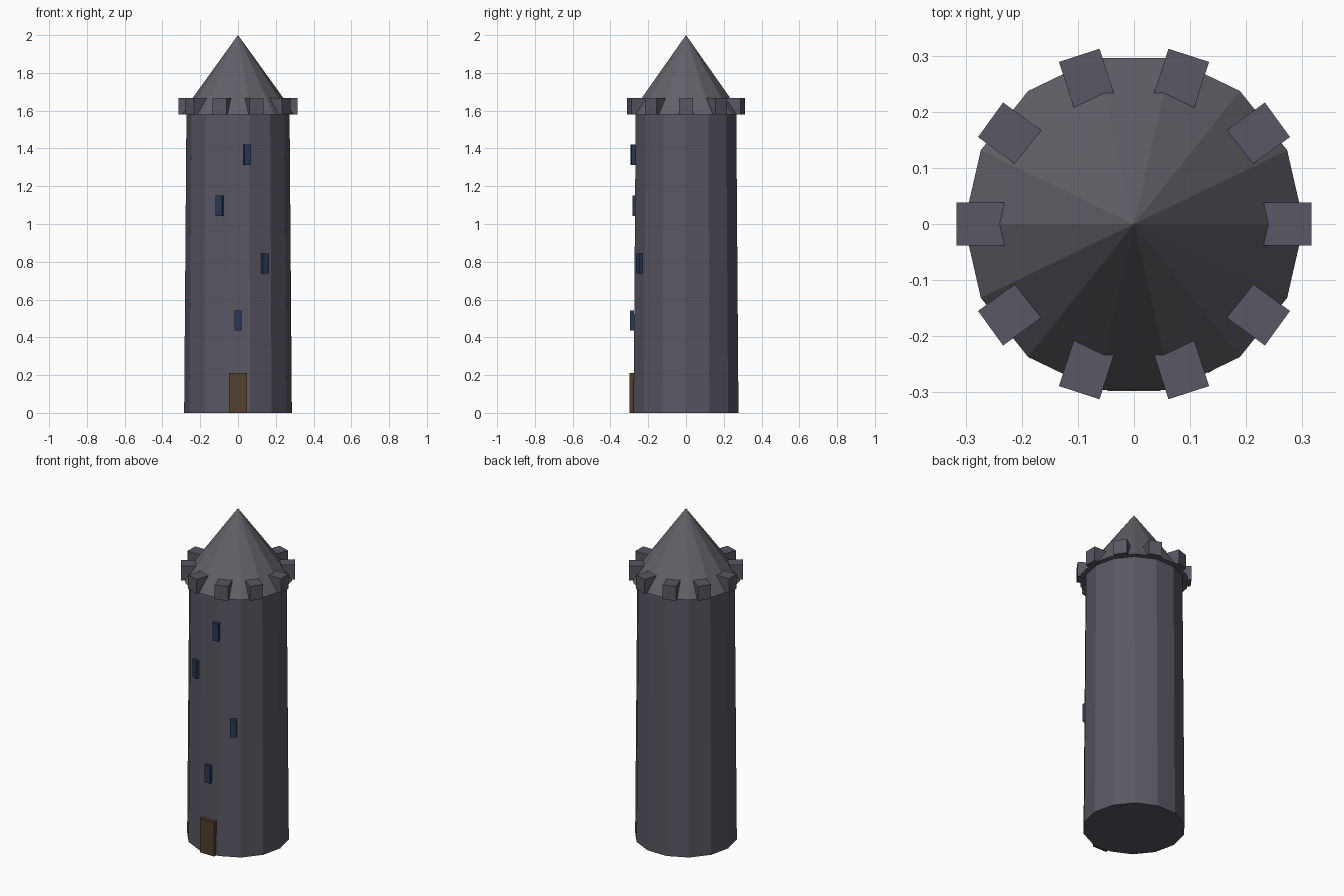
import bpy, bmesh
from math import radians, sin, cos, pi
from mathutils import Matrix

if "Cube" in bpy.data.objects:
    bpy.data.objects.remove(bpy.data.objects["Cube"])

SIDES = 14


def material(name, rgb):
    m = bpy.data.materials.new(name)
    m.diffuse_color = (*rgb, 1)
    m.use_nodes = True
    m.node_tree.nodes["Principled BSDF"].inputs["Base Color"].default_value = m.diffuse_color
    return m


STONE = material("stone", (0.10, 0.095, 0.125))
SLATE = material("slate", (0.12, 0.12, 0.14))
WOOD = material("wood", (0.085, 0.05, 0.028))
GLASS = material("glass", (0.022, 0.04, 0.09))


def finish(name, bm, mat):
    bmesh.ops.recalc_face_normals(bm, faces=bm.faces)
    me = bpy.data.meshes.new(name)
    bm.to_mesh(me)
    bm.free()
    me.materials.append(mat)
    ob = bpy.data.objects.new(name, me)
    bpy.context.collection.objects.link(ob)
    return ob


def frustum(name, r0, r1, z0, z1, mat):
    """Faceted cone or cylinder with a corner on the x axis."""
    bm = bmesh.new()

    def ring(r, z):
        return [bm.verts.new((r * cos(2 * pi * i / SIDES), r * sin(2 * pi * i / SIDES), z))
                for i in range(SIDES)]
    low = ring(r0, z0)
    bm.faces.new(low[::-1])
    if r1:
        high = ring(r1, z1)
        bm.faces.new(high)
    else:
        apex = bm.verts.new((0, 0, z1))
    for i in range(SIDES):
        j = (i + 1) % SIDES
        bm.faces.new((low[i], low[j], high[j], high[i]) if r1 else (low[i], low[j], apex))
    return finish(name, bm, mat)


def radial_box(name, angle, radius, z, depth, width, height, mat):
    """Box facing outward at an angle around the tower axis."""
    bm = bmesh.new()
    mtx = (Matrix.Rotation(radians(angle), 4, 'Z')
           @ Matrix.Translation((radius, 0, z))
           @ Matrix.Diagonal((depth, width, height, 1)))
    bmesh.ops.create_cube(bm, size=1, matrix=mtx)
    return finish(name, bm, mat)


# Tapered body and overhanging roof
frustum("tower_body", 0.285, 0.273, 0, 1.58, STONE)
frustum("roof", 0.303, 0, 1.58, 2.0, SLATE)

# Battlement blocks
for i in range(10):
    radial_box(f"battlement_{i + 1}", i * 36, 0.271, 1.624, 0.09, 0.076, 0.088, STONE)

# Door
radial_box("door", -90, 0.287, 0.105, 0.022, 0.094, 0.21, WOOD)

# Windows winding up the front
for i, (offset, z) in enumerate([(0, 0.489), (30, 0.791), (-20, 1.097), (10, 1.367)]):
    radial_box(f"window_{i + 1}", -90 + offset, 0.286, z, 0.02, 0.037, 0.108, GLASS)
